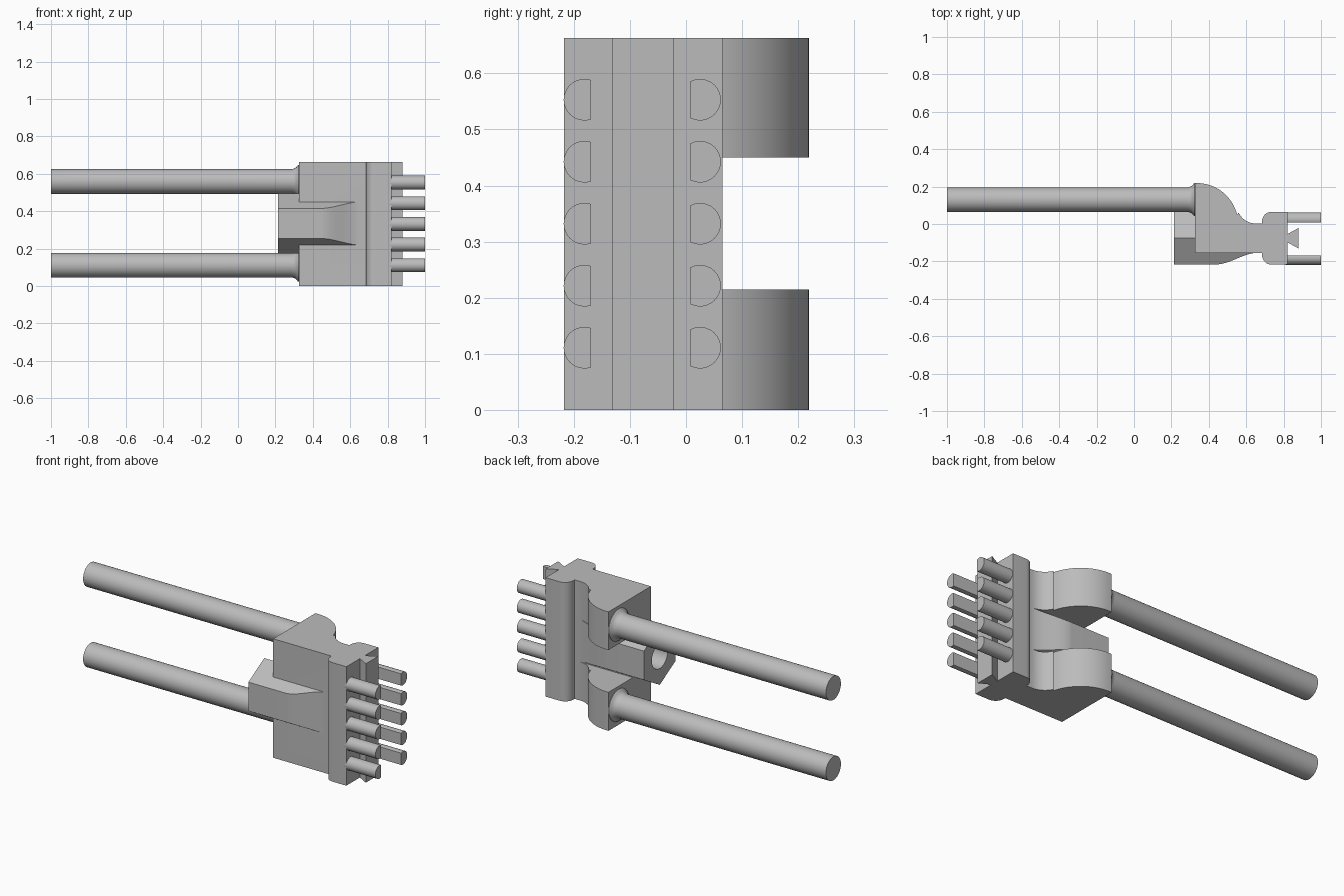
import bpy, bmesh, math
from mathutils import Vector

cube = bpy.data.objects.get("Cube")
if cube:
    bpy.data.objects.remove(cube, do_unlink=True)

HEIGHT = 0.663
MID_Z = HEIGHT / 2 + 0.003
MID_Y = -0.076          # symmetry line of the neck, flange and nut

grey = bpy.data.materials.new("plain grey")
grey.use_nodes = True
grey.diffuse_color = (0.5, 0.5, 0.5, 1)
grey.node_tree.nodes["Principled BSDF"].inputs["Base Color"].default_value = (0.5, 0.5, 0.5, 1)


def arc(cx, cy, r, a0, a1, n=10):
    """Points on an arc, angles in degrees."""
    angles = [math.radians(a0 + (a1 - a0) * i / n) for i in range(n + 1)]
    return [(cx + r * math.cos(a), cy + r * math.sin(a)) for a in angles]


def prism(name, points, start, end, axis="z"):
    """Extrude an outline along z (points are x, y) or x (points are y, z)."""
    place = (lambda p: (p[0], p[1], start)) if axis == "z" else (lambda p: (start, p[0], p[1]))
    step = Vector((0, 0, end - start)) if axis == "z" else Vector((end - start, 0, 0))
    bm = bmesh.new()
    face = bm.faces.new([bm.verts.new(place(p)) for p in points])
    moved = bmesh.ops.extrude_face_region(bm, geom=[face])["geom"]
    bmesh.ops.translate(bm, vec=step, verts=[v for v in moved if isinstance(v, bmesh.types.BMVert)])
    bmesh.ops.recalc_face_normals(bm, faces=bm.faces)
    mesh = bpy.data.meshes.new(name)
    bm.to_mesh(mesh)
    bm.free()
    mesh.materials.append(grey)
    obj = bpy.data.objects.new(name, mesh)
    bpy.context.collection.objects.link(obj)
    return obj


def select(obj):
    bpy.ops.object.select_all(action="DESELECT")
    obj.select_set(True)
    bpy.context.view_layer.objects.active = obj


def combine(obj, other, operation):
    """Apply a boolean and drop the helper."""
    select(obj)
    mod = obj.modifiers.new("cut", "BOOLEAN")
    mod.operation, mod.solver, mod.object = operation, "EXACT", other
    bpy.ops.object.modifier_apply(modifier=mod.name)
    bpy.data.objects.remove(other, do_unlink=True)


def smooth(obj):
    select(obj)
    bpy.ops.object.shade_smooth_by_angle(angle=math.radians(25))


def mirrored(points):
    return [(x, 2 * MID_Y - y) for x, y in reversed(points)]


def s_curve(x0, y0, x1, y1, n=14):
    """Convex then concave easing between two levels."""
    steps = [i / n for i in range(n + 1)]
    return [(x0 + (x1 - x0) * t, y0 + (y1 - y0) * t * t * (3 - 2 * t)) for t in steps]


# Housing: neck, rounded flange, dovetail rail and curved back lobe
flange_front = arc(0.735, -0.167, 0.05, 180, 270) + [(0.82, -0.217)]
rail_front = [(0.82, -0.098), (0.88, -0.131)]
front = [(0.325, -0.155), (0.685, -0.155)] + flange_front + rail_front
back = mirrored(flange_front + rail_front) + [(0.685, 0.003)]
lobe = arc(0.65, 0.103, 0.1, 270, 205, 8) + arc(0.335, -0.004, 0.223, 14, 90, 16) + [(0.325, 0.219)]
housing = prism("housing", front + back + lobe, 0, HEIGHT)

# Gap between the two lobes
gap = prism("gap_cutter", [(0.2, 0.003), (0.66, 0.003), (0.66, 0.3), (0.2, 0.3)], 0.215, 0.45)
combine(housing, gap, "DIFFERENCE")

# Hexagonal socket that fades into the neck
hexagon = arc(MID_Y, MID_Z, 0.161, 30, 330, 5)
socket = prism("socket", hexagon, 0.215, 0.69, "x")
fade = [(0.1, -0.216)] + s_curve(0.44, -0.216, 0.66, -0.154)
combine(socket, prism("fade_cutter", fade + mirrored(fade), 0.1, 0.6), "INTERSECT")
combine(housing, socket, "UNION")

# Round bore in the socket end
bore = prism("bore_cutter", arc(MID_Y, MID_Z, 0.07, 0, 350, 35), 0.1, 0.5, "x")
combine(housing, bore, "DIFFERENCE")
smooth(housing)

# Long rods with a flared root
rod_profile = [(-1, 0.066), (0.283, 0.066)]
rod_profile += [(x, r) for x, r in arc(0.285, 0.106, 0.04, 280, 350, 7)] + [(0.335, 0.1)]
for label, z in (("lower", 0.111), ("upper", 0.559)):
    bm = bmesh.new()
    rings = []
    for x, r in rod_profile:
        rings.append([bm.verts.new((x, py, pz)) for py, pz in arc(0.13, z, min(r, 0.088), 0, 348.75, 31)])
    for a, b in zip(rings, rings[1:]):
        for i in range(len(a)):
            j = (i + 1) % len(a)
            bm.faces.new((a[i], a[j], b[j], b[i]))
    bm.faces.new(rings[0])
    bm.faces.new(rings[-1])
    bmesh.ops.recalc_face_normals(bm, faces=bm.faces)
    mesh = bpy.data.meshes.new(label + "_rod")
    bm.to_mesh(mesh)
    bm.free()
    mesh.materials.append(grey)
    rod = bpy.data.objects.new(label + "_rod", mesh)
    bpy.context.collection.objects.link(rod)
    smooth(rod)

# Two rows of D-shaped pins, flats facing each other
for i in range(5):
    z = 0.111 + i * 0.1105
    for label, y, a0, a1 in (("front", -0.181, 72, 288), ("back", 0.025, -117, 117)):
        smooth(prism(f"{label}_pin_{i + 1}", arc(y, z, 0.037, a0, a1, 20), 0.81, 1.0, "x"))
